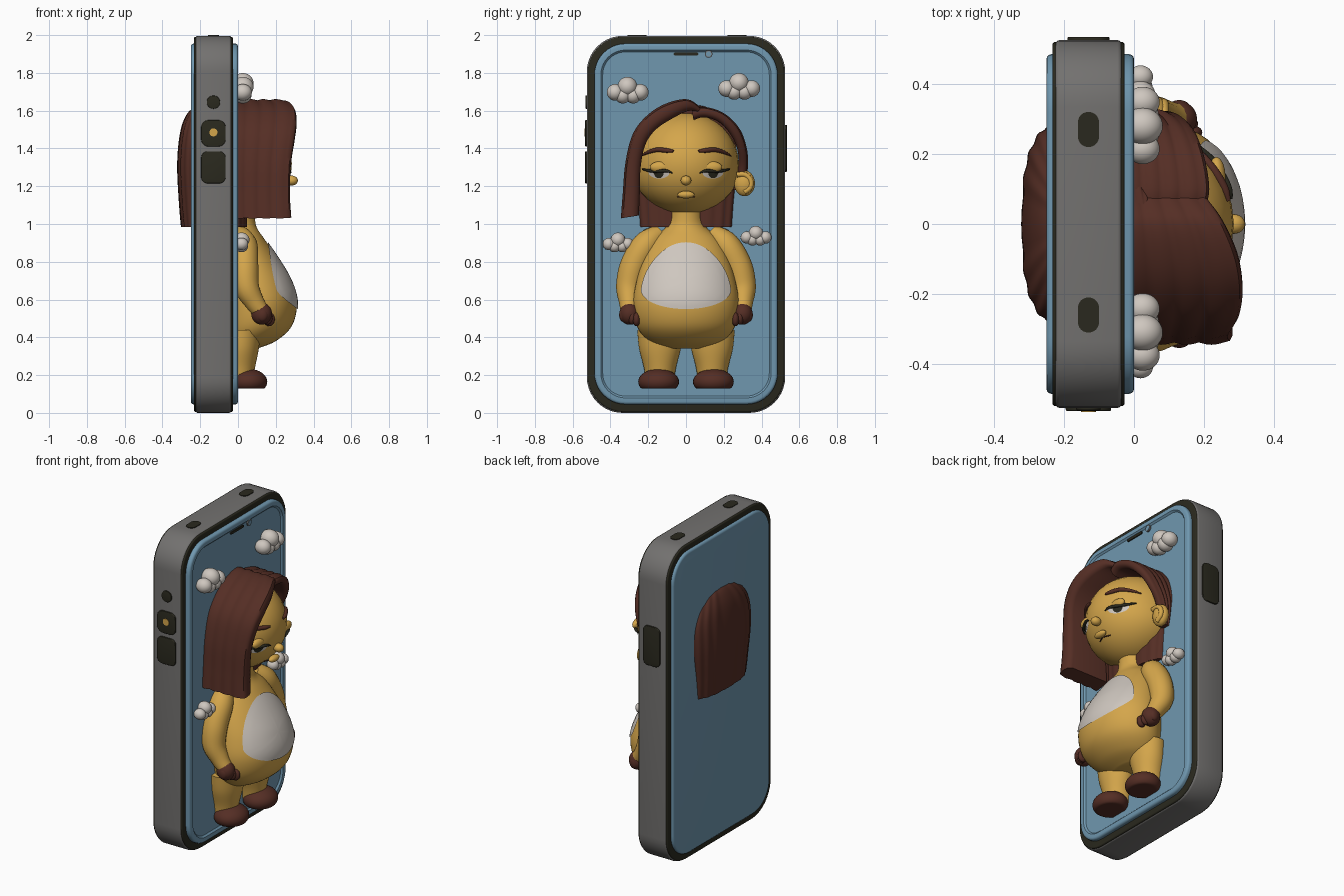
import bpy, bmesh, math
from math import cos, sin, pi, tau
from mathutils import Vector, Matrix
from mathutils.bvhtree import BVHTree

if "Cube" in bpy.data.objects:
    bpy.data.objects.remove(bpy.data.objects["Cube"])


def material(name, *rgb):
    m = bpy.data.materials.new(name)
    m.use_nodes = True
    m.diffuse_color = (*rgb, 1)
    m.node_tree.nodes["Principled BSDF"].inputs["Base Color"].default_value = (*rgb, 1)
    return m


BLUE = material("screen blue", .16, .31, .43)
GREY = material("case grey", .17, .165, .16)
BLACK = material("trim black", .023, .022, .013)
BROWN = material("hair brown", .09, .027, .018)
GOLD = material("skin gold", .66, .38, .07)
WHITE = material("soft white", .62, .57, .52)


def finish(name, bm, mat, angle=50):
    mesh = bpy.data.meshes.new(name)
    bm.to_mesh(mesh)
    bm.free()
    mesh.materials.append(mat)
    ob = bpy.data.objects.new(name, mesh)
    bpy.context.collection.objects.link(ob)
    bpy.ops.object.select_all(action='DESELECT')
    ob.select_set(True)
    bpy.context.view_layer.objects.active = ob
    bpy.ops.object.shade_smooth_by_angle(angle=math.radians(angle))
    return ob


def spline(keys, steps=6):
    """Smooth curve through tuples of any length."""
    out, last = [], len(keys) - 1
    for i in range(last):
        quad = [keys[max(0, min(last, i + k))] for k in (-1, 0, 1, 2)]
        for s in range(steps):
            t = s / steps
            out.append([b + .5 * t * (c - a + t * (2*a - 5*b + 4*c - d + t * (3*b - a - 3*c + d)))
                        for a, b, c, d in zip(*quad)])
    return out + [list(keys[-1])]


def skin(name, rings, mat, closed=True):
    """Bridge a row of equal rings; open skins are made to face +x."""
    bm = bmesh.new()
    rows = [[bm.verts.new(p) for p in ring] for ring in rings]
    n = len(rows[0])
    for a, b in zip(rows, rows[1:]):
        for i in range(n):
            bm.faces.new((a[i], a[(i + 1) % n], b[(i + 1) % n], b[i]))
    bm.faces.new(rows[-1])
    if closed:
        bm.faces.new(rows[0])
    bmesh.ops.recalc_face_normals(bm, faces=bm.faces)
    if not closed and sum(f.normal.x for f in bm.faces) < 0:
        bmesh.ops.reverse_faces(bm, faces=bm.faces)
    return finish(name, bm, mat)


def oval(z, back, front, half, y=0, power=2, ripple=0, n=48):
    """Horizontal ring between two depths."""
    ring = []
    for i in range(n):
        a = tau * i / n
        c, s = [math.copysign(abs(v) ** (2 / power), v) for v in (cos(a), sin(a))]
        k = 1 + ripple * cos(a * 22)
        ring.append(((back + front) / 2 + c * k * (front - back) / 2, y + s * half * k, z))
    return ring


def tube(name, keys, mat, n=14):
    """Round tube through (x, y, z, radius) points."""
    path, rings = spline(keys), []
    for i, p in enumerate(path):
        q, o = path[min(i + 1, len(path) - 1)], path[max(i - 1, 0)]
        along = Vector(q[:3]) - Vector(o[:3])
        u = along.cross((1, 0, 0)).normalized()
        v = along.cross(u).normalized()
        rings.append([Vector(p[:3]) + p[3] * (u * cos(tau*k/n) + v * sin(tau*k/n)) for k in range(n)])
    return skin(name, rings, mat)


def balls(name, items, mat, floor=None):
    """Ellipsoids given as (centre, radii)."""
    bm = bmesh.new()
    for centre, radii in items:
        m = Matrix.Translation(centre) @ Matrix.Diagonal((*radii, 1))
        bmesh.ops.create_uvsphere(bm, u_segments=32, v_segments=20, radius=1, matrix=m)
    if floor is not None:
        for v in bm.verts:
            v.co.z = max(v.co.z, floor)
    return finish(name, bm, mat)


def slab(name, axis, centre, size, radius, mat, bevel=0.0, lip=0.0):
    """Rounded rectangle with its thickness along one axis."""
    w, h, d = size
    bm = bmesh.new()
    ring = []
    for k, (sx, sy) in enumerate(((1, 1), (-1, 1), (-1, -1), (1, -1))):
        for j in range(11):
            a = pi / 2 * (k + j / 10)
            ring.append(bm.verts.new((sx * (w/2 - radius) + radius * cos(a),
                                      sy * (h/2 - radius) + radius * sin(a), -d / 2)))
    bmesh.ops.remove_doubles(bm, verts=ring, dist=1e-5)
    bm.verts.ensure_lookup_table()
    base = bm.faces.new(bm.verts[:])
    top = bmesh.ops.extrude_face_region(bm, geom=[base])["geom"]
    bmesh.ops.translate(bm, verts=[g for g in top if isinstance(g, bmesh.types.BMVert)], vec=(0, 0, d))
    bmesh.ops.recalc_face_normals(bm, faces=bm.faces)
    if bevel:
        rims = [e for e in bm.edges if abs(e.verts[0].co.z - e.verts[1].co.z) < d / 2]
        bmesh.ops.bevel(bm, geom=rims, offset=bevel, segments=3, profile=.5, affect='EDGES')
    if lip:
        face = max(bm.faces, key=lambda f: f.calc_center_median().z)
        bmesh.ops.inset_region(bm, faces=[face], thickness=lip, depth=0)
        bmesh.ops.inset_region(bm, faces=[face], thickness=lip / 2, depth=-lip / 2)
    for v in bm.verts:
        a, b, c = v.co
        v.co = Vector({'X': (c, a, b), 'Y': (a, c, b), 'Z': (a, b, c)}[axis]) + Vector(centre)
    bmesh.ops.recalc_face_normals(bm, faces=bm.faces)
    return finish(name, bm, mat, 35)


def surface(ob):
    return BVHTree.FromPolygons([v.co for v in ob.data.vertices], [p.vertices for p in ob.data.polygons])


def on(tree, y, z, lift=0.0):
    hit = tree.ray_cast(Vector((1, y, z)), Vector((-1, 0, 0)))
    return hit[0] + hit[1] * lift if hit[0] else Vector((0, y, z))


def patch(name, tree, outline, mid, mat, lift):
    """Thin coloured plate wrapped on a surface."""
    rings = [[on(tree, mid[0] + (y - mid[0]) * k, mid[1] + (z - mid[1]) * k, lift) for y, z in outline]
             for k in (1, .9, .8, .65, .5, .35, .2, .05)]
    return skin(name, rings, mat, closed=False)


# Phone
slab("phone_case", 'X', (-.13, 0, .998), (1.05, 1.996, .19), .19, GREY, .012)
slab("phone_trim", 'X', (-.13, 0, .998), (1.04, 1.986, .206), .19, BLACK, .008)
slab("phone_screen", 'X', (-.125, 0, 1), (.97, 1.91, .25), .165, BLUE, .014, .02)
slab("speaker", 'X', (-.008, 0, 1.9), (.13, .016, .01), .007, BLACK)
slab("camera_ring", 'X', (-.008, .12, 1.9), (.04, .04, .012), .0199, GREY)
slab("camera_lens", 'X', (-.006, .12, 1.9), (.028, .028, .012), .0139, BLUE)
slab("round_button", 'Y', (-.13, -.526, 1.645), (.07, .07, .012), .034, BLACK, .003)
slab("upper_button", 'Y', (-.13, -.526, 1.48), (.13, .14, .016), .04, BLACK, .004)
slab("button_dot", 'Y', (-.13, -.533, 1.485), (.042, .042, .008), .02, GOLD)
slab("lower_button", 'Y', (-.13, -.526, 1.3), (.13, .17, .016), .035, BLACK, .004)
slab("side_button", 'Y', (-.13, .526, 1.4), (.12, .25, .016), .035, BLACK, .004)
for y in (-.26, .27):
    slab("top_button", 'Z', (-.13, y, 1.996), (.06, .1, .008), .029, BLACK)

# Clouds
for y, z, s in ((-.31, 1.705, 1), (.28, 1.725, 1), (-.36, .9, .74), (.37, .935, .74)):
    lumps = ((0, .022, .052), (-.065, -.008, .044), (.068, -.008, .044), (-.025, -.025, .042), (.03, -.025, .042))
    balls("cloud", [((.025 * s, y + a * s, z + b * s), (r * s * 1.1, r * s, r * s)) for a, b, r in lumps], WHITE)

# Body: height, front depth, half width
shape = spline([(.34, .1, .13), (.38, .2, .2), (.46, .285, .26), (.58, .312, .28), (.7, .28, .262),
                (.82, .21, .225), (.92, .14, .175), (.98, .1, .11), (1.03, .09, .09), (1.12, .09, .09)])
torso = skin("torso", [oval(z, -.1, f, w) for z, f, w in shape], GOLD)
belly = []
for i in range(48):
    a = tau * i / 48
    up = sin(a)
    belly.append((cos(a) * (.235 if up < 0 else .235 - .03 * up), .65 + up * (.25 if up > 0 else .1)))
patch("belly_patch", surface(torso), belly, (0, .7), WHITE, .006)

for s in (-1, 1):
    legs = spline([(.16, .075, .075), (.24, .09, .085), (.34, .11, .11), (.44, .12, .12)])
    skin("leg", [oval(z, -.08, f, w, s * .138) for z, f, w in legs], GOLD)
    balls("shoe", [((.055, s * .145, .165), (.1, .108, .068))], BROWN, .128)
    tube("arm", [(.0, s * .14, .95, .05), (.03, s * .21, .89, .072), (.035, s * .275, .78, .074),
                 (.045, s * .302, .67, .068), (.085, s * .302, .59, .054), (.12, s * .3, .54, .045)], GOLD)
    fingers = [((.125, s * .3, .525), (.055, .052, .058)), ((.13, s * .262, .55), (.026, .024, .034))]
    fingers += [((.165 - .012 * k, s * (.262 + .024 * k), .495 + .008 * k), (.03, .02, .036)) for k in range(4)]
    balls("hand", fingers, BROWN)

# Head and face
head = balls("head", [((0, 0, 1.32), (.285, .278, .27))], GOLD)
for v in head.data.vertices:
    if v.co.z < 1.3:
        v.co.y *= 1 + .9 * (1.3 - v.co.z) * max(0, v.co.z - 1.07) * 4
face = surface(head)
balls("nose", [((.285, 0, 1.23), (.032, .028, .026))], GOLD)
balls("lips", [((.252, 0, 1.155), (.022, .045, .02))], GOLD)
tube("mouth", [(*on(face, y, 1.153 - abs(y) * .15, .016 - abs(y) * .25), .0035) for y in (-.045, -.02, 0, .02, .045)], BROWN)
balls("ear", [((.06, .31, 1.215), (.04, .055, .068))], GOLD)
tube("ear_rim", [(.085, .29 + .055 * sin(a), 1.215 + .05 * cos(a), .014) for a in (-.4, .4, 1.2, 2, 2.8)], GOLD)
for s in (-1, 1):
    def half_oval(w, h):
        return [(s * .14 + w * cos(tau*i/32), 1.277 + h * min(.1, sin(tau*i/32))) for i in range(32)]
    patch("eye_white", face, half_oval(.056, .036), (s * .14, 1.265), WHITE, .004)
    patch("iris", face, half_oval(.026, .033), (s * .132, 1.266), BLACK, .007)
    balls("eyelid", [(on(face, s * .135, 1.3, -.012), (.026, .062, .032))], GOLD)
    lash = ((.07, 1.272, .003), (.1, 1.282, .008), (.14, 1.281, .009), (.18, 1.282, .009), (.222, 1.29, .004))
    tube("eyelash", [(*on(face, s * y, z, .01), r) for y, z, r in lash], BLACK)
    brow = ((.065, 1.385, .006), (.1, 1.388, .012), (.15, 1.392, .012), (.2, 1.378, .009), (.235, 1.36, .003))
    tube("eyebrow", [(*on(face, s * y, z, .004), r) for y, z, r in brow], BROWN)

# Hair behind the head, running out through the phone back
mass = spline([(.985, .3, .275), (1.1, .31, .285), (1.3, .32, .305), (1.45, .31, .295), (1.55, .285, .23), (1.61, .24, .14), (1.63, .15, .06)])
skin("hair_back", [oval(z, -b, .05, w, 0, 3, .012, 132) for z, b, w in mass], BROWN)


# Swept locks: outer y and z, inner y and z, front depth
def lock(name, keys):
    rings = []
    for oy, oz, iy, iz, f in spline(keys):
        out, inn = Vector((0, oy, oz)), Vector((0, iy, iz))
        step = inn - out
        ring = []
        for k in range(25):
            x = -.03 + (f + .005) * k / 24
            ring.append(out + step.normalized() * .007 * (1 - abs(sin(k * pi / 6))) + Vector((x, 0, 0)))
        for t, dx in ((.12, .008), (.3, 0), (.6, 0), (.85, .008), (1, .03)):
            ring.append(out + step * t + Vector((f - dx, 0, 0)))
        rings.append(ring + [inn + Vector((-.03, 0, 0))])
    skin(name, rings, BROWN)


lock("hair_long_side", [(.085, 1.61, .08, 1.58, .2), (.01, 1.66, .02, 1.6, .25), (-.1, 1.64, -.07, 1.56, .295),
                        (-.2, 1.58, -.16, 1.5, .31), (-.28, 1.48, -.215, 1.42, .3), (-.32, 1.33, -.24, 1.3, .28),
                        (-.335, 1.16, -.245, 1.15, .275), (-.345, 1.03, -.25, 1.045, .282)])
lock("hair_tucked_side", [(.03, 1.61, .04, 1.55, .2), (.1, 1.62, .1, 1.565, .215), (.2, 1.587, .18, 1.535, .2),
                          (.28, 1.51, .245, 1.46, .17), (.32, 1.41, .275, 1.38, .13), (.328, 1.3, .275, 1.29, .08),
                          (.3, 1.18, .25, 1.18, .05)])
